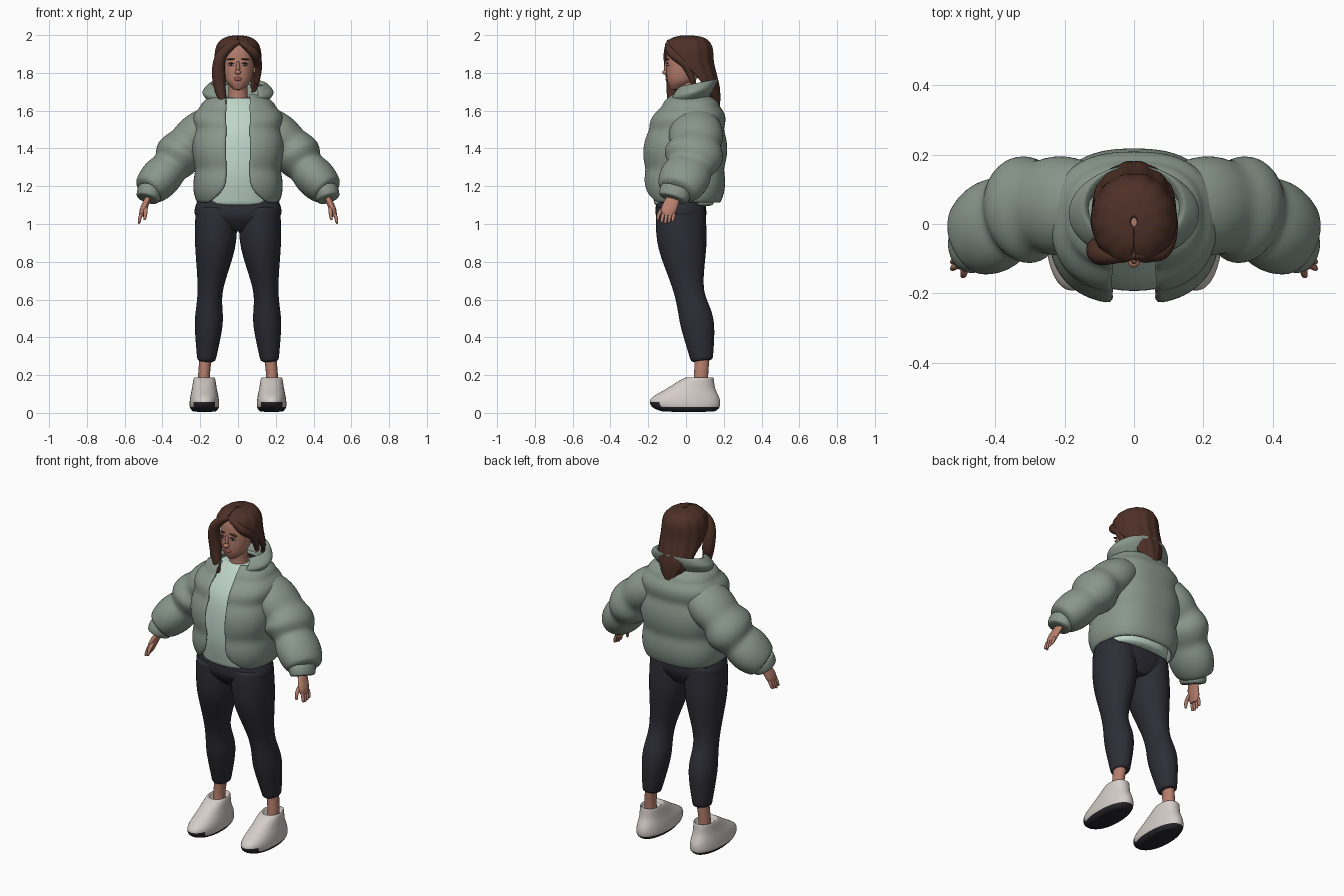
import bpy, bmesh
from math import sin, cos, pi, asin
from mathutils import Vector

default_cube = bpy.data.objects.get("Cube")
if default_cube:
    bpy.data.objects.remove(default_cube, do_unlink=True)


def material(name, red, green, blue):
    mat = bpy.data.materials.new(name)
    mat.diffuse_color = (red, green, blue, 1)
    mat.use_nodes = True
    shader = mat.node_tree.nodes["Principled BSDF"]
    shader.inputs["Base Color"].default_value = mat.diffuse_color
    shader.inputs["Roughness"].default_value = .8
    return mat


skin = material("skin", .47, .21, .15)
brown = material("brown hair", .075, .03, .02)
padding = material("sage padding", .25, .31, .26)
cotton = material("mint cotton", .52, .67, .58)
charcoal = material("charcoal fabric", .026, .026, .036)
leather = material("off white leather", .66, .61, .58)
rubber = material("dark rubber", .02, .02, .025)
lip_red = material("lip", .33, .11, .09)
eye_white = material("eye white", .6, .56, .53)


def smooth_rows(keys, steps=6):
    """Fill in rows between a few key rows with a smooth curve through them."""
    padded = [keys[0], *keys, keys[-1]]
    rows = []
    for before, start, end, after in zip(padded, padded[1:], padded[2:], padded[3:]):
        for step in range(steps):
            t = step / steps
            rows.append([b + t / 2 * (c - a + t * (2 * a - 5 * b + 4 * c - d + t * (3 * (b - c) + d - a)))
                         for a, b, c, d in zip(before, start, end, after)])
    return rows + [list(keys[-1])]


def padded_scale(index, count, puffs, bulge):
    """Swell between creases that are spaced evenly along a part."""
    return 1 + bulge * abs(sin(pi * puffs * index / (count - 1)))


def skin_rings(name, rings, mats, opened=False, thickness=0, rule=None):
    """Join rings of points into a rounded surface."""
    bm = bmesh.new()
    rows = [[bm.verts.new(point) for point in ring] for ring in rings]
    count = len(rows[0])
    for low, high in zip(rows, rows[1:]):
        for i in range(count - 1 if opened else count):
            j = (i + 1) % count
            bm.faces.new((low[i], low[j], high[j], high[i]))
    if not opened:
        bm.faces.new(rows[0])
        bm.faces.new(rows[-1])
    bmesh.ops.recalc_face_normals(bm, faces=bm.faces)
    for face in bm.faces:
        face.smooth = True
        if rule:
            face.material_index = rule(face)
    mesh = bpy.data.meshes.new(name)
    bm.to_mesh(mesh)
    bm.free()
    part = bpy.data.objects.new(name, mesh)
    bpy.context.collection.objects.link(part)
    for mat in mats:
        mesh.materials.append(mat)
    if thickness:
        shell = part.modifiers.new("thickness", 'SOLIDIFY')
        shell.thickness, shell.offset = thickness, -1
    part.modifiers.new("rounding", 'SUBSURF').levels = 1


def stack(name, rows, *mats, count=24, power=2, shift=0, tilt=0, ripple=0,
          puffs=0, bulge=0, opened=False, **options):
    """Level rings: height, front, back, half width, and half the opening angle."""
    rings = []
    for index, (z, front, back, width, *gap) in enumerate(rows):
        start = gap[0] if opened else 0
        swell = padded_scale(index, len(rows), puffs, bulge)
        ring = []
        for i in range(count):
            angle = start + 2 * (pi - start) * i / (count - 1 if opened else count)
            across, along = [abs(v) ** (2 / power) * (1 if v > 0 else -1) for v in (sin(angle), -cos(angle))]
            scale = swell * (1 + ripple * cos(13 * angle))
            y = (front + back) / 2 + along * scale * (back - front) / 2
            ring.append(Vector((shift + across * width * scale, y, z + tilt * y)))
        rings.append(ring)
    skin_rings(name, rings, mats, opened=opened, **options)


def sweep(name, keys, mat, side=1, depth=1, puffs=0, bulge=0, count=16, steps=6):
    """Oval rings along a path of x, y, z and radius; depth widens them front to back."""
    path = smooth_rows(keys, steps)
    points = [Vector(row[:3]) for row in path]
    rings = []
    for index, centre in enumerate(points):
        ahead = points[min(index + 1, len(points) - 1)]
        tangent = (ahead - points[max(index - 1, 0)]).normalized()
        forward = Vector((0, 1, 0))
        forward = (forward - tangent * tangent.y).normalized()
        sideways = tangent.cross(forward)
        radius = path[index][3] * padded_scale(index, len(path), puffs, bulge)
        ring = []
        for i in range(count):
            angle = 2 * pi * i / count
            point = centre + radius * (sideways * cos(angle) + forward * depth * sin(angle))
            ring.append(Vector((side * point.x, point.y, point.z)))
        rings.append(ring)
    skin_rings(name, rings, [mat])


def blob(name, location, size, mat, turn=0):
    bpy.ops.mesh.primitive_uv_sphere_add(segments=16, ring_count=10, location=location, rotation=(0, turn, 0))
    part = bpy.context.object
    part.name, part.scale = name, size
    part.data.materials.append(mat)
    part.data.shade_smooth()


# Jacket body: quilted bands, open at the front and cut away at the hem
body_keys = [(1.11, -.19, .18, .215), (1.29, -.22, .2, .225), (1.5, -.2, .2, .23),
             (1.62, -.135, .18, .2), (1.69, -.075, .11, .11)]
body_rows = smooth_rows(body_keys)
for row in body_rows:
    opening = .06 + 8 * max(0, 1.22 - row[0]) ** 2
    row.append(asin((opening / row[3]) ** 1.25))
stack("jacket_body", body_rows, padding, count=44, power=2.5, puffs=4, bulge=.08, opened=True, thickness=.02)

# Puffy collar, lower at the front
stack("jacket_collar", smooth_rows([(1.64, -.09, .13, .15, .5), (1.69, -.1, .16, .19, .6),
                                    (1.735, -.07, .17, .15, .75), (1.72, -.05, .14, .13, .8)]),
      padding, count=32, tilt=.2, opened=True, thickness=.02)

# Shirt: the jacket shape drawn in, showing below its hem
stack("shirt", smooth_rows([(z - .02, front + .025, back - .035, width - .02) for z, front, back, width in body_keys]),
      cotton, power=2.3)

# Hips
stack("hips", smooth_rows([(.96, -.1, .07, .06), (1.04, -.16, .108, .225), (1.14, -.155, .1, .21)]),
      charcoal, power=2.4)


def sole_rule(face):
    """Underside and the toe tip are rubber."""
    centre = face.calc_center_median()
    toe_tip = centre.y < -.1 and centre.z < .06 and abs(abs(centre.x) - .18) < .055
    return int(face.normal.z < -.35 or toe_tip)


for side, tag in ((1, "left"), (-1, "right")):
    # Sleeve and cuff
    sweep(tag + "_sleeve", [(.1, .05, 1.56, .08), (.27, .05, 1.42, .105), (.36, .02, 1.3, .097),
                            (.48, -.05, 1.17, .08)], padding, side, depth=1.25, puffs=3, bulge=.22, count=24)
    sweep(tag + "_cuff", [(.46, -.05, 1.19, .065), (.48, -.07, 1.13, .06)], padding, side, depth=1.25, bulge=.1, puffs=1)

    # Hand
    sweep(tag + "_palm", [(.47, -.06, 1.15, .016), (.5, -.09, 1.08, .019), (.51, -.095, 1.04, .014)],
          skin, side, depth=2.2)
    for finger in range(4):
        y = -.12 + .019 * finger
        tip = 1 + .006 * abs(finger - 1)
        sweep(f"{tag}_finger_{finger}", [(.51, y, 1.06, .01), (.52, y - .005, 1.03, .01), (.525, y - .01, tip, .007)],
              skin, side, count=8, steps=2)
    sweep(tag + "_thumb", [(.49, -.09, 1.1, .014), (.49, -.14, 1.06, .012), (.495, -.15, 1.02, .007)],
          skin, side, count=8, steps=3)

    # Leg and ankle
    sweep(tag + "_leg", [(.115, -.03, 1.1, .11), (.12, -.02, .9, .11), (.147, .015, .65, .068),
                         (.155, .06, .47, .075), (.168, .085, .27, .048)], charcoal, side, depth=1.2, count=20)
    sweep(tag + "_ankle", [(.17, .085, .3, .034), (.18, .08, .2, .032), (.18, .075, .1, .036)], skin, side, depth=1.2)

    # Shoe
    stack(tag + "_shoe", smooth_rows([(.005, -.12, .15, .06), (.03, -.18, .18, .078), (.075, -.19, .18, .077),
                                      (.13, -.1, .155, .066), (.19, 0, .145, .055), (.16, .02, .13, .04)], 3),
          leather, rubber, shift=side * .178, power=2.2, rule=sole_rule)

# Head and neck
stack("head", smooth_rows([(1.71, -.08, -.03, .02), (1.76, -.1, .05, .068), (1.85, -.105, .1, .086),
                           (1.94, -.095, .1, .08), (1.98, -.05, .06, .04)]), skin, power=2.2)
sweep("neck", [(0, .015, 1.6, .07), (0, .01, 1.68, .052), (0, 0, 1.77, .052)], skin)

# Face
blob("nose_bridge", (0, -.104, 1.828), (.01, .012, .035), skin)
blob("nose_tip", (0, -.11, 1.803), (.016, .016, .012), skin)
blob("lips", (0, -.1, 1.768), (.022, .009, .01), lip_red)
for side, tag in ((1, "left"), (-1, "right")):
    blob(tag + "_eye", (side * .036, -.094, 1.843), (.016, .011, .007), eye_white)
    blob(tag + "_iris", (side * .036, -.102, 1.843), (.006, .005, .006), rubber)
    blob(tag + "_lashes", (side * .036, -.1, 1.851), (.019, .008, .003), brown)
    blob(tag + "_eyebrow", (side * .038, -.1, 1.872), (.024, .01, .004), brown, turn=side * .1)
    blob(tag + "_ear", (side * .088, .01, 1.825), (.01, .02, .03), skin)

# Hair: a rippled shell open at the face, with locks swept from the parting
stack("hair", smooth_rows([(1.61, .12, .18, .03, 1.4), (1.72, 0, .18, .105, 1.7), (1.85, -.11, .15, .125, 1.3),
                           (1.94, -.12, .14, .115, .25), (1.985, -.075, .1, .075, .03), (2, -.01, .02, .01, 0)]),
      brown, count=60, ripple=.018, opened=True, thickness=.02)
sweep("right_lock", [(.01, -.09, 1.97, .012), (-.09, -.09, 1.89, .03), (-.1, -.07, 1.75, .035),
                     (-.07, -.09, 1.61, .012)], brown)
sweep("left_lock", [(0, -.09, 1.97, .012), (.08, -.08, 1.91, .025), (.105, 0, 1.84, .023), (.1, .04, 1.74, .012)],
      brown)
